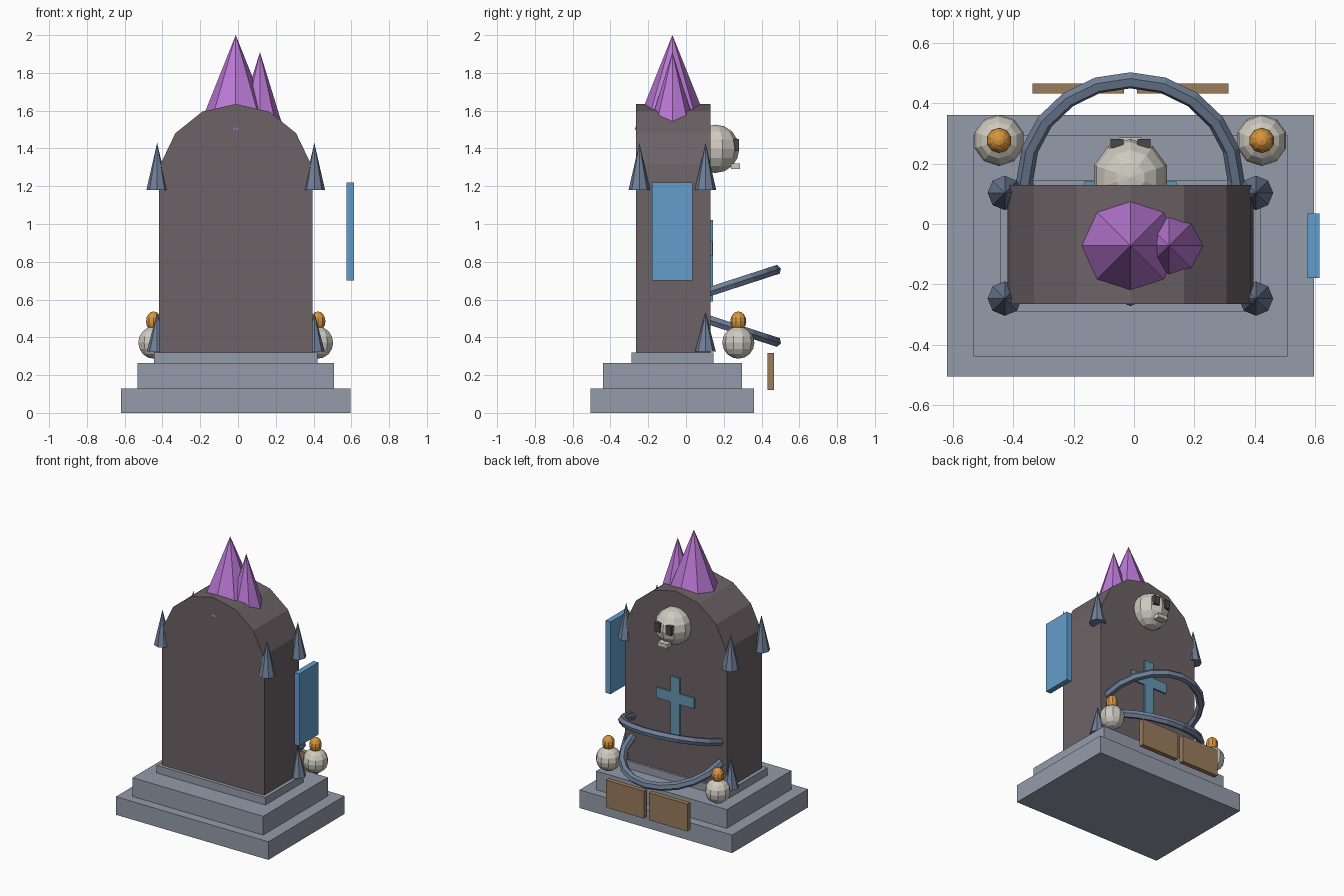
import bpy, bmesh, math
from mathutils import Matrix, Vector

cube = bpy.data.objects.get("Cube")
if cube:
    bpy.data.objects.remove(cube, do_unlink=True)

CX, CY = -0.012, -0.072   # monument axis
BACK = 0.13               # rear face of the headstone


def linear(c):
    c /= 255
    return c / 12.92 if c <= 0.04045 else ((c + 0.055) / 1.055) ** 2.4


def material(name, *rgb):
    m = bpy.data.materials.new(name)
    color = [linear(c) for c in rgb] + [1]
    m.use_nodes = True
    m.diffuse_color = color
    m.node_tree.nodes["Principled BSDF"].inputs["Base Color"].default_value = color
    return m


plinth_grey = material("plinth grey", 148, 156, 170)
slab_brown = material("dark stone", 108, 98, 102)
purple = material("crystal purple", 186, 120, 212)
iron = material("blue iron", 112, 127, 152)
blue = material("panel blue", 100, 158, 204)
teal = material("cross blue", 100, 150, 176)
bone = material("bone white", 206, 202, 192)
orange = material("flame orange", 216, 150, 62)
wood = material("wood brown", 155, 125, 92)
dark = material("socket dark", 76, 70, 72)


def finish(bm, name, mat):
    bmesh.ops.recalc_face_normals(bm, faces=bm.faces)
    me = bpy.data.meshes.new(name)
    bm.to_mesh(me)
    bm.free()
    me.materials.append(mat)
    ob = bpy.data.objects.new(name, me)
    bpy.context.collection.objects.link(ob)
    return ob


def box(name, mat, center, size):
    bm = bmesh.new()
    m = Matrix.Translation(center) @ Matrix.Diagonal((*size, 1))
    bmesh.ops.create_cube(bm, size=1, matrix=m)
    return finish(bm, name, mat)


def cone(name, mat, x, y, z, radius, height, sides=8):
    bm = bmesh.new()
    bmesh.ops.create_cone(bm, cap_ends=True, segments=sides, radius1=radius, radius2=0,
                          depth=height, matrix=Matrix.Translation((x, y, z + height / 2)))
    return finish(bm, name, mat)


def ball(name, mat, center, radii, segments=10, rings=8):
    bm = bmesh.new()
    m = Matrix.Translation(center) @ Matrix.Diagonal((*radii, 1))
    bmesh.ops.create_uvsphere(bm, u_segments=segments, v_segments=rings, radius=1, matrix=m)
    return finish(bm, name, mat)


def ring(name, mat, center, radius, tube, tilt, steps=20, sides=6):
    bm = bmesh.new()
    m = Matrix.Translation(center) @ Matrix.Rotation(tilt, 4, 'X')
    loops = []
    for i in range(steps):
        a = math.tau * i / steps
        loop = []
        for j in range(sides):
            b = math.tau * j / sides
            r = radius + tube * math.cos(b)
            loop.append(bm.verts.new(m @ Vector((r * math.cos(a), r * math.sin(a),
                                                 tube * math.sin(b)))))
        loops.append(loop)
    for i in range(steps):
        p, q = loops[i], loops[(i + 1) % steps]
        for j in range(sides):
            k = (j + 1) % sides
            bm.faces.new((p[j], q[j], q[k], p[k]))
    return finish(bm, name, mat)


# Stepped plinth
for label, w, d, z0, z1 in (("lower", 1.215, 0.865, 0, 0.13),
                            ("middle", 1.04, 0.735, 0.13, 0.265),
                            ("upper", 0.865, 0.435, 0.265, 0.32)):
    box(f"{label}_step", plinth_grey, (CX, CY, (z0 + z1) / 2), (w, d, z1 - z0))

# Headstone with faceted arch
half, spring, radius = 0.407, 1.227, 0.408
profile = [(-half, 0.32), (half, 0.32), (half, spring)]
for i in range(-3, 4):
    a = -math.tau * i / 14
    profile.append((radius * math.sin(a), spring + radius * math.cos(a)))
profile.append((-half, spring))
bm = bmesh.new()
face = bm.faces.new([bm.verts.new((CX + x, -0.265, z)) for x, z in profile])
ext = bmesh.ops.extrude_face_region(bm, geom=[face])
bmesh.ops.translate(bm, vec=(0, BACK + 0.265, 0),
                    verts=[v for v in ext["geom"] if isinstance(v, bmesh.types.BMVert)])
finish(bm, "headstone", slab_brown)

# Crystals on the crown
cone("large_crystal", purple, CX, CY, 1.5, 0.2, 0.5)
cone("small_crystal", purple, 0.116, CY, 1.45, 0.142, 0.46)

# Iron spikes and lanterns on both sides
for side, s in (("left", 1), ("right", -1)):
    x = CX + s * 0.416
    cone(f"{side}_front_spike", iron, x, -0.247, 1.18, 0.057, 0.25)
    cone(f"{side}_back_spike", iron, x, 0.103, 1.18, 0.057, 0.25)
    cone(f"{side}_lower_spike", iron, x, 0.103, 0.325, 0.055, 0.208)
    lx = CX + s * 0.435
    ball(f"{side}_lantern", bone, (lx, 0.277, 0.372), (0.085, 0.085, 0.085))
    ball(f"{side}_flame", orange, (lx, 0.277, 0.485), (0.042, 0.042, 0.052))
    # Wooden boards behind the plinth
    box(f"{side}_board", wood, (CX + s * 0.173, 0.449, 0.219), (0.303, 0.034, 0.197))
    # Skull sockets
    box(f"{side}_eye_socket", dark, (CX + s * 0.045, 0.266, 1.418), (0.043, 0.03, 0.064))

# Skull
ball("skull", bone, (CX, 0.155, 1.398), (0.127, 0.127, 0.128))
box("jaw", bone, (CX, 0.262, 1.305), (0.075, 0.05, 0.03))

# Cross on the back
box("cross_upright", teal, (CX, BACK + 0.003, 0.805), (0.072, 0.02, 0.43))
box("cross_arm", teal, (CX, BACK + 0.002, 0.87), (0.304, 0.018, 0.076))

# Tilted hoops
ring("upper_hoop", iron, (CX, 0.143, 0.648), 0.35, 0.028, math.radians(18))
ring("lower_hoop", iron, (CX, 0.143, 0.485), 0.35, 0.028, math.radians(-18))

# Floating side panel
box("side_panel", blue, (0.595, -0.072, 0.96), (0.04, 0.215, 0.52))
